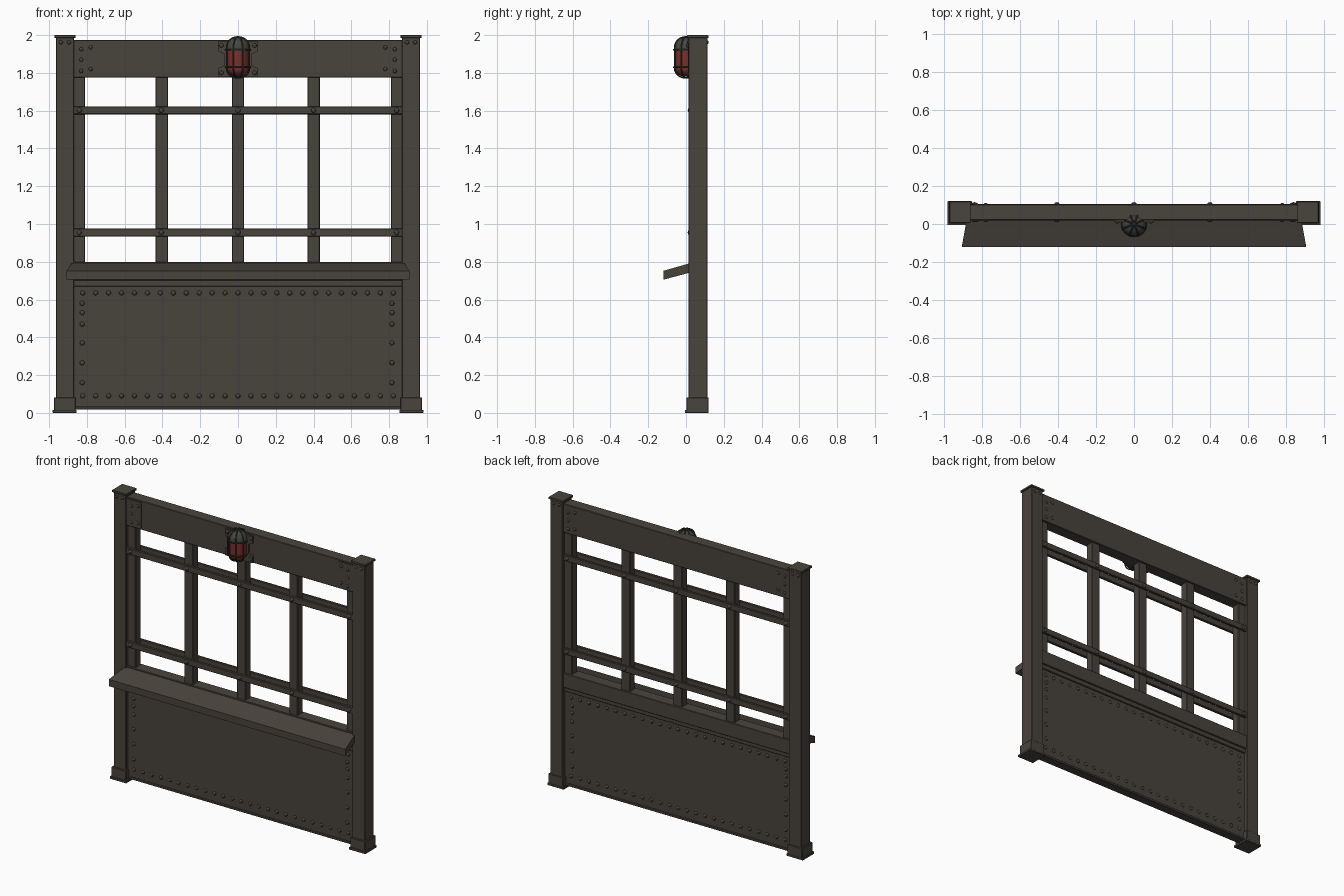
import bpy, bmesh, math
from mathutils import Matrix, Vector

if "Cube" in bpy.data.objects:
    bpy.data.objects.remove(bpy.data.objects["Cube"], do_unlink=True)


def material(name, rgb):
    m = bpy.data.materials.new(name)
    m.use_nodes = True
    m.diffuse_color = (*rgb, 1)
    bsdf = next(n for n in m.node_tree.nodes if n.type == "BSDF_PRINCIPLED")
    bsdf.inputs["Base Color"].default_value = (*rgb, 1)
    return m


STEEL = material("brown grey steel", (0.066, 0.057, 0.046))
DARK = material("dark cage iron", (0.03, 0.03, 0.026))
CAP = material("lamp cap grey", (0.06, 0.062, 0.052))
RED = material("red glass", (0.2, 0.032, 0.026))


def finish(name, bm, mat, smooth=False):
    bmesh.ops.recalc_face_normals(bm, faces=bm.faces)
    mesh = bpy.data.meshes.new(name)
    bm.to_mesh(mesh)
    bm.free()
    mesh.materials.append(mat)
    ob = bpy.data.objects.new(name, mesh)
    bpy.context.collection.objects.link(ob)
    if smooth:
        bpy.ops.object.select_all(action="DESELECT")
        ob.select_set(True)
        bpy.context.view_layer.objects.active = ob
        bpy.ops.object.shade_smooth_by_angle(angle=math.radians(40))
    return ob


def box(name, x, y, z, mat=STEEL, bevel=0.003):
    bm = bmesh.new()
    spans = (x, y, z)
    size = [b - a for a, b in spans]
    mid = [(a + b) / 2 for a, b in spans]
    bmesh.ops.create_cube(bm, size=1, matrix=Matrix.Translation(mid) @ Matrix.Diagonal((*size, 1)))
    ob = finish(name, bm, mat)
    if bevel:
        mod = ob.modifiers.new("edge", "BEVEL")
        mod.width, mod.segments = bevel, 1
    return ob


def prism(name, points, depth, mat):
    """Extrude a closed outline along a vector."""
    bm = bmesh.new()
    face = bm.faces.new([bm.verts.new(p) for p in points])
    geom = bmesh.ops.extrude_face_region(bm, geom=[face])["geom"]
    bmesh.ops.translate(bm, vec=depth, verts=[v for v in geom if isinstance(v, bmesh.types.BMVert)])
    return finish(name, bm, mat)


def rivets(name, spots, radius=0.013):
    """Flattened domes at (x, y, z)."""
    bm = bmesh.new()
    for p in spots:
        bmesh.ops.create_uvsphere(bm, u_segments=8, v_segments=6, radius=radius,
                                  matrix=Matrix.Translation(p) @ Matrix.Diagonal((1, 0.65, 1, 1)))
    return finish(name, bm, STEEL, True)


def lathe(name, profile, mat, steps=24):
    bm = bmesh.new()
    verts = [bm.verts.new((r, 0, z)) for r, z in profile]
    edges = [bm.edges.new(pair) for pair in zip(verts, verts[1:])]
    bmesh.ops.spin(bm, geom=verts + edges, cent=(0, 0, 0), axis=(0, 0, 1),
                   angle=math.tau, steps=steps, use_duplicate=False)
    bmesh.ops.remove_doubles(bm, verts=bm.verts, dist=0.0005)
    return finish(name, bm, mat, True)


def wire(name, points, radius, mat, closed=False):
    curve = bpy.data.curves.new(name, "CURVE")
    curve.dimensions = "3D"
    curve.bevel_depth, curve.bevel_resolution = radius, 1
    spline = curve.splines.new("POLY")
    spline.points.add(len(points) - 1)
    for sp, p in zip(spline.points, points):
        sp.co = (*p, 1)
    spline.use_cyclic_u = closed
    curve.materials.append(mat)
    ob = bpy.data.objects.new(name, curve)
    bpy.context.collection.objects.link(ob)
    bpy.ops.object.select_all(action="DESELECT")
    ob.select_set(True)
    bpy.context.view_layer.objects.active = ob
    bpy.ops.object.convert(target="MESH")


def span(s, a, b):
    return tuple(sorted((s * a, s * b)))


FRONT, BACK = 0.022, 0.104      # faces of the beam and rails
PANEL = (0.035, 0.085)          # faces of the lower panel

# Posts with caps and footings
for side, s in (("left", 1), ("right", -1)):
    box(side + "_post", span(s, 0.868, 0.963), (0.013, 0.113), (0.01, 1.99))
    box(side + "_post_cap", span(s, 0.86, 0.972), (0.006, 0.119), (1.985, 2.0), bevel=0.002)
    box(side + "_foot_sleeve", span(s, 0.86, 0.974), (0.002, 0.119), (0.012, 0.082))
    box(side + "_foot_flange", span(s, 0.854, 0.981), (-0.006, 0.12), (0, 0.016), bevel=0.002)
    box(side + "_edge_bar", span(s, 0.81, 0.87), (0.035, 0.092), (0.78, 1.79))
    box(side + "_beam_plate", span(s, 0.755, 0.87), (FRONT - 0.005, FRONT + 0.01), (1.785, 1.965), bevel=0)

# Top beam, sill and lower panel
box("top_beam", (-0.87, 0.87), (FRONT, BACK), (1.775, 1.975))
box("sill_rail", (-0.87, 0.87), (FRONT, BACK), (0.70, 0.80))
box("sill_step", (-0.87, 0.87), (0.028, 0.094), (0.67, 0.705))
box("lower_panel", (-0.87, 0.87), PANEL, (0.02, 0.69), bevel=0)
box("bottom_rail", (-0.87, 0.87), (0.03, 0.092), (0.018, 0.035))

# Window bars and paired cross strips
for i, x in enumerate((-0.404, 0, 0.4)):
    box(f"upright_bar_{i}", (x - 0.033, x + 0.033), (0.035, 0.092), (0.78, 1.79))
for label, z in (("lower", 0.955), ("upper", 1.602)):
    box(label + "_front_strip", (-0.87, 0.87), (0.018, 0.038), (z - 0.021, z + 0.021))
    box(label + "_back_strip", (-0.87, 0.87), (0.088, 0.106), (z - 0.021, z + 0.021))
rivets("strip_rivets", [(x, y, z) for x in (-0.84, -0.406, 0, 0.4, 0.84)
                        for y in (0.018, 0.106) for z in (0.955, 1.602)], 0.014)

# Sloping shelf, flared toward its front edge
shelf = prism("shelf", [(-0.88, 0.03, 0.745), (-0.88, 0.03, 0.795),
                        (-0.907, -0.12, 0.752), (-0.907, -0.12, 0.705)], (1.76, 0, 0), STEEL)
for v in shelf.data.vertices:
    if v.co.x > 0:
        v.co.x = 0.907 if v.co.y < 0 else 0.88

# Panel rivets on both faces
border = [(-0.822 + 0.0685 * i, z) for i in range(25) for z in (0.09, 0.635)]
border += [(x, z) for x in (-0.825, 0.815) for z in (0.16, 0.265, 0.37, 0.47, 0.53, 0.58)]
rivets("panel_rivets", [(x, y, z) for x, z in border for y in PANEL])

# Beam and post-head rivets
ends = [(0.83, 1.925), (0.83, 1.87), (0.83, 1.81), (0.78, 1.935), (0.78, 1.82)]
rivets("beam_rivets", [(s * x, y, z) for s in (-1, 1) for x, z in ends for y in (FRONT - 0.005, BACK)], 0.011)
rivets("post_rivets", [(s * x, y, 1.962) for s in (-1, 1) for x in (0.895, 0.938) for y in (0.013, 0.113)], 0.011)

# Lamp mounting plate with four bolted ears
half = [(0.105, 1.965), (0.105, 1.915), (0.072, 1.9), (0.072, 1.84), (0.105, 1.825), (0.105, 1.778)]
outline = half + [(-x, z) for x, z in reversed(half)]
prism("lamp_plate", [(x, 0.01, z) for x, z in outline], (0, 0.016, 0), STEEL)
rivets("lamp_bolts", [(s * 0.088, 0.01, z) for s in (-1, 1) for z in (1.8, 1.945)], 0.012)

# Lamp glass and cap
arc = [math.radians(a) for a in range(0, 91, 15)]
R = 0.058
lathe("lamp_glass", [(R, 1.925)] + [(R * math.cos(a), 1.825 - 0.045 * math.sin(a)) for a in arc], RED)
lathe("lamp_cap", [(0, 1.915), (0.064, 1.915)] +
      [(0.064 * math.cos(a), 1.935 + 0.054 * math.sin(a)) for a in arc], CAP)

# Wire cage: ribs around the capsule and two hoops
C = 0.065
ribs = [(C * math.cos(a), 1.935 + 0.056 * math.sin(a)) for a in reversed(arc)]
ribs += [(C * math.cos(a), 1.825 - 0.052 * math.sin(a)) for a in arc]
for i in range(8):
    t = math.tau * (i + 0.5) / 8
    wire(f"cage_rib_{i}", [(r * math.cos(t), r * math.sin(t), z) for r, z in ribs], 0.0045, DARK)
for i, z in enumerate((1.83, 1.922)):
    wire(f"cage_hoop_{i}", [(C * math.cos(math.tau * k / 24), C * math.sin(math.tau * k / 24), z)
                            for k in range(24)], 0.005, DARK, True)
